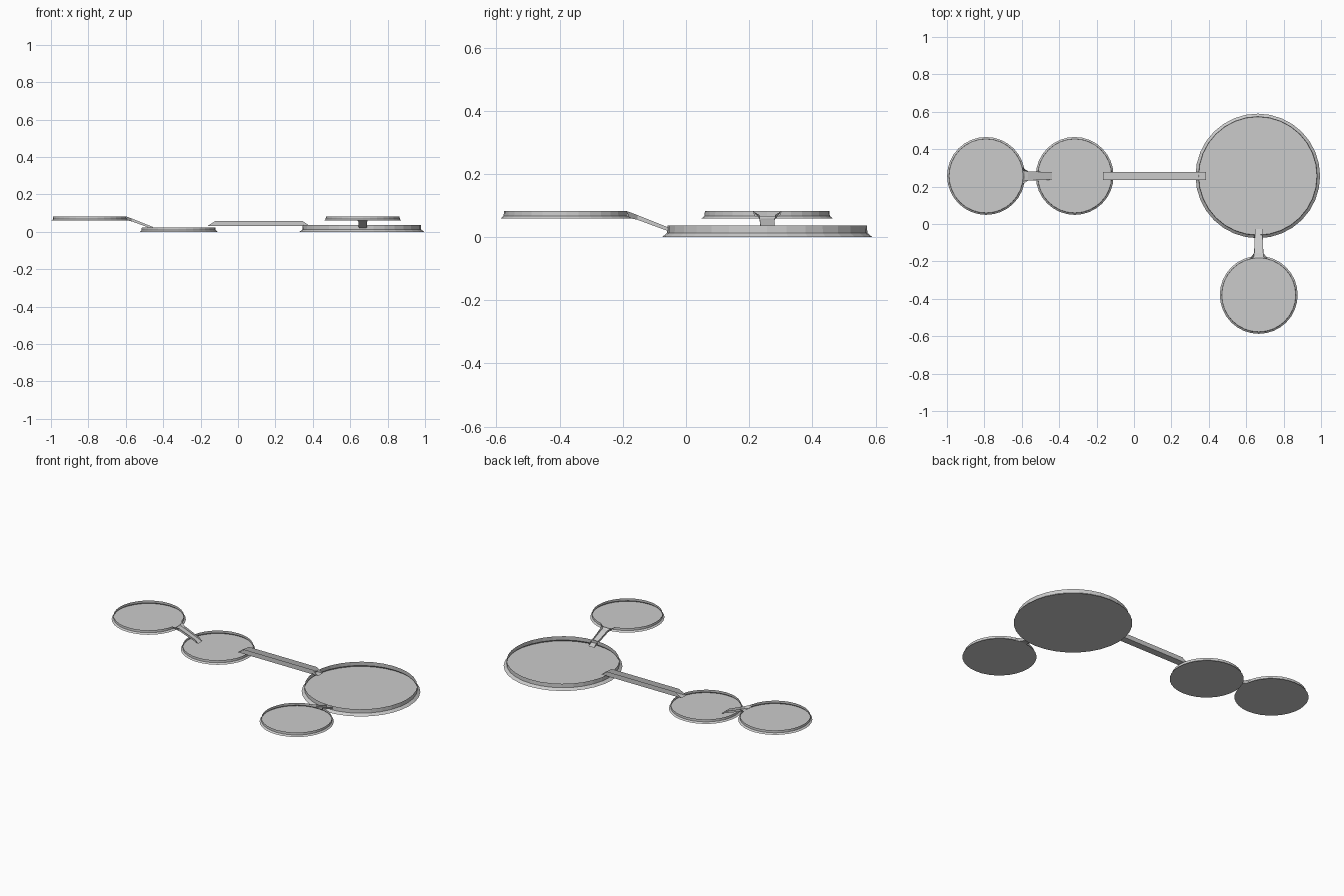
import bpy, bmesh
from math import cos, sin, pi, radians

if "Cube" in bpy.data.objects:
    bpy.data.objects.remove(bpy.data.objects["Cube"])

SIDES = 32


def finish(name, bm):
    bmesh.ops.remove_doubles(bm, verts=bm.verts, dist=1e-5)
    bmesh.ops.recalc_face_normals(bm, faces=bm.faces)
    me = bpy.data.meshes.new(name)
    bm.to_mesh(me)
    bm.free()
    ob = bpy.data.objects.new(name, me)
    bpy.context.collection.objects.link(ob)
    return ob


def dish(name, x, y, z, s, spout=None):
    """Open round basin: flat floor, flared foot, upright wall, optional notch."""
    bm = bmesh.new()

    def pt(r, a, h):
        return bm.verts.new((x + r * s * cos(a), y + r * s * sin(a), z + h * s))

    base = spout or 0.0
    ang = [base + 2 * pi * i / SIDES for i in range(SIDES)]
    foot = [pt(0.333, a, 0) for a in ang]
    step = [pt(0.317, a, 0.013) for a in ang]
    bm.faces.new(foot[::-1])
    top = list(ang)
    skip = ()
    if spout is not None:
        # wall opening, wider at the rim than at the step
        skip = (0, SIDES - 1)
        step_w = 2 * pi / SIDES * 0.7
        for k, sg in ((1, 1), (SIDES - 1, -1)):
            top[k] += sg * (radians(13) - 2 * pi / SIDES)
    rim = [pt(0.316, a, 0.037) for a in top]
    for i in range(SIDES):
        j = (i + 1) % SIDES
        bm.faces.new((foot[i], foot[j], step[j], step[i]))
        if i not in skip:
            bm.faces.new((step[i], step[j], rim[j], rim[i]))
    bmesh.ops.delete(bm, geom=[v for v in bm.verts if not v.link_faces],
                     context='VERTS')
    return finish(name, bm)


def channel(name, origin, direction, sections):
    """U-shaped trough lofted through (dist_low, dist_top, z_low, z_top, w_low, w_top)."""
    bm = bmesh.new()
    dx, dy = direction
    rows = []
    for dl, dt, zl, zt, wl, wt in sections:
        row = []
        for d, w, h in ((dt, wt, zt), (dl, wl, zl), (dl, -wl, zl), (dt, -wt, zt)):
            row.append(bm.verts.new((origin[0] + dx * d - dy * w,
                                     origin[1] + dy * d + dx * w, h)))
        rows.append(row)
    for a, b in zip(rows, rows[1:]):
        for k in range(3):
            bm.faces.new((a[k], a[k + 1], b[k + 1], b[k]))
    return finish(name, bm)


# basins
SMALL = 0.625
dish("large_basin", 0.662, 0.257, 0, 1)
dish("middle_basin", -0.317, 0.257, 0, SMALL)
dish("left_upper_basin", -0.791, 0.257, 0.059, SMALL, 0.0)
dish("front_upper_basin", 0.667, -0.379, 0.059, SMALL, -1.5 * pi)

# level trough with slanted ends between the two lower basins
channel("long_trough", (0, 0.257), (1, 0), [
    (-0.165, -0.12, 0.03, 0.058, 0.022, 0.022),
    (0.385, 0.345, 0.03, 0.058, 0.022, 0.022)])

# sloping spouts, flared where they leave the upper basins
spout = [
    (0.197, 0.193, 0.061, 0.082, 0.027, 0.045),
    (0.225, 0.225, 0.055, 0.070, 0.024, 0.025),
    (0.352, 0.335, 0.008, 0.026, 0.020, 0.020)]
channel("left_spout", (-0.791, 0.257), (1, 0), spout)
channel("front_spout", (0.667, -0.379), (0, 1), spout)
